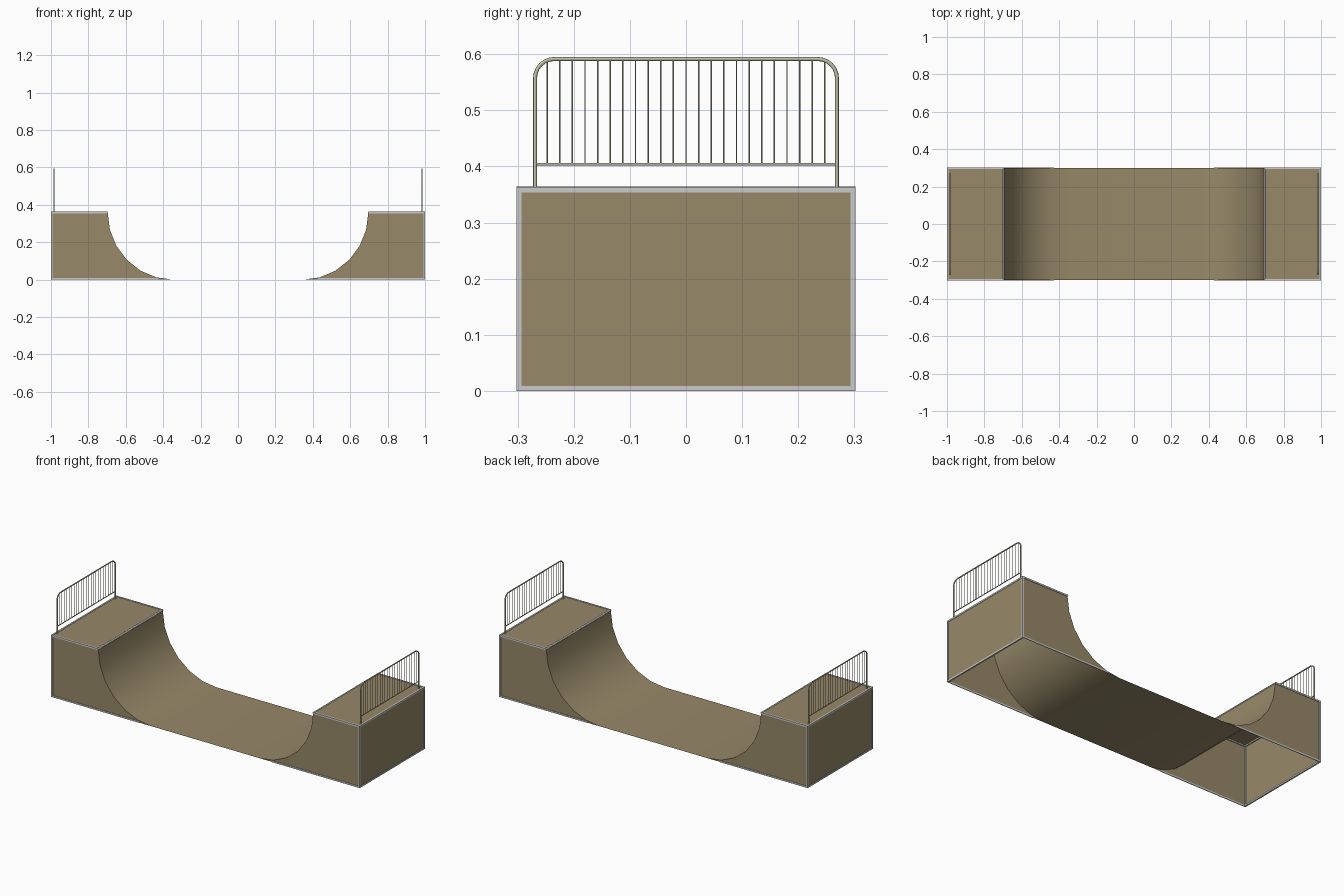
import bpy, bmesh, math
from mathutils import Vector

if "Cube" in bpy.data.objects:
    bpy.data.objects.remove(bpy.data.objects["Cube"])

H, Y, X = 0.361, 0.299, 0.998          # deck height, half width, half length
R0, RX = 0.347, 0.35                   # start of the curve, curve radius
T = 0.009                              # trim thickness


def material(name, rgb):
    m = bpy.data.materials.new(name)
    m.diffuse_color = (*rgb, 1)
    m.use_nodes = True
    m.node_tree.nodes["Principled BSDF"].inputs["Base Color"].default_value = m.diffuse_color
    return m


wood = material("plywood", (0.31, 0.25, 0.14))
paint = material("rail_paint", (0.52, 0.52, 0.38))


def finish(bm, name, mat=None, smooth=False, recalc=True):
    if recalc:
        bmesh.ops.recalc_face_normals(bm, faces=bm.faces)
    me = bpy.data.meshes.new(name)
    bm.to_mesh(me)
    bm.free()
    ob = bpy.data.objects.new(name, me)
    bpy.context.collection.objects.link(ob)
    if mat:
        me.materials.append(mat)
    if smooth:
        bpy.ops.object.select_all(action='DESELECT')
        ob.select_set(True)
        bpy.context.view_layer.objects.active = ob
        bpy.ops.object.shade_smooth_by_angle(angle=math.radians(30))
    return ob


def box(bm, lo, hi):
    lo, hi = Vector(lo), Vector(hi)
    vs = bmesh.ops.create_cube(bm, size=1)["verts"]
    bmesh.ops.scale(bm, vec=hi - lo, verts=vs)
    bmesh.ops.translate(bm, vec=(lo + hi) / 2, verts=vs)


def tube(name, paths, radius, mat=None):
    cu = bpy.data.curves.new(name, 'CURVE')
    cu.dimensions = '3D'
    cu.bevel_depth, cu.bevel_resolution, cu.use_fill_caps = radius, 2, True
    for pts in paths:
        sp = cu.splines.new('POLY')
        sp.points.add(len(pts) - 1)
        for p, co in zip(sp.points, pts):
            p.co = (*co, 1)
    if mat:
        cu.materials.append(mat)
    ob = bpy.data.objects.new(name, cu)
    bpy.context.collection.objects.link(ob)


# Quarter-pipe curve from the floor up to the deck lip, six segments
arc = [(R0 + RX * math.sin(math.radians(a)), H * (1 - math.cos(math.radians(a))))
       for a in range(0, 91, 15)]
half = arc + [(X, H), (X, 0)]

# Riding surface, decks and end walls as one open shell
bm = bmesh.new()
profile = [(-x, z) for x, z in reversed(half)] + half
rows = [[bm.verts.new((x, y, z)) for x, z in profile] for y in (-Y, Y)]
for i in range(len(profile) - 1):
    bm.faces.new((rows[0][i], rows[0][i + 1], rows[1][i + 1], rows[1][i]))
finish(bm, "ramp_surface", wood, smooth=True, recalc=False)

# Side panels
bm = bmesh.new()
for s in (-1, 1):
    for y in (-Y, Y):
        f = bm.faces.new([bm.verts.new((s * x, y, z)) for x, z in half])
        f.normal_update()
        if f.normal.y * y < 0:
            f.normal_flip()
finish(bm, "side_panels", wood, recalc=False)

for s, side in ((-1, "left"), (1, "right")):
    # Metal edging around each platform
    bm = bmesh.new()
    top, o, w = H + 0.002, 1.0, 0.302

    def bar(x0, x1, y0, y1, z0, z1):
        box(bm, (min(s * x0, s * x1), y0, z0), (max(s * x0, s * x1), y1, z1))

    for y0, y1 in ((-w, -w + T), (w - T, w)):
        bar(o - T, o, y0, y1, 0, top)
        bar(R0 + RX, o, y0, y1, top - T, top)
    for y in (-1, 1):
        y0, y1 = sorted((y * (Y - 0.001), y * w))
        bar(R0 + 0.08, o, y0, y1, 0, T)
    for z in (0, top - T):
        bar(o - T, o, -w, w, z, z + T)
    finish(bm, side + "_edging")

    # Coping along the lip
    tube(side + "_coping", [[(s * (R0 + RX + 0.002), y, H - 0.002) for y in (-w, w)]], 0.005)

    # Guard rail: rounded hoop, lower rail and thin bars
    fx, fy, ft, c = s * 0.984, 0.269, 0.5915, 0.034
    corner = [(fy - c + c * math.cos(a), ft - c + c * math.sin(a))
              for a in [math.pi / 2 * i / 6 for i in range(7)]]
    hoop = [(fy, H)] + corner
    hoop += [(-y, z) for y, z in reversed(hoop)]
    tube(side + "_rail_hoop", [[(fx, y, z) for y, z in hoop]], 0.0035, paint)
    tube(side + "_lower_rail", [[(fx, -fy, 0.404), (fx, fy, 0.404)]], 0.0025, paint)
    tube(side + "_rail_bars", [[(fx, k * 0.0225, 0.404), (fx, k * 0.0225, ft)]
                               for k in range(-11, 12)], 0.0013, paint)
